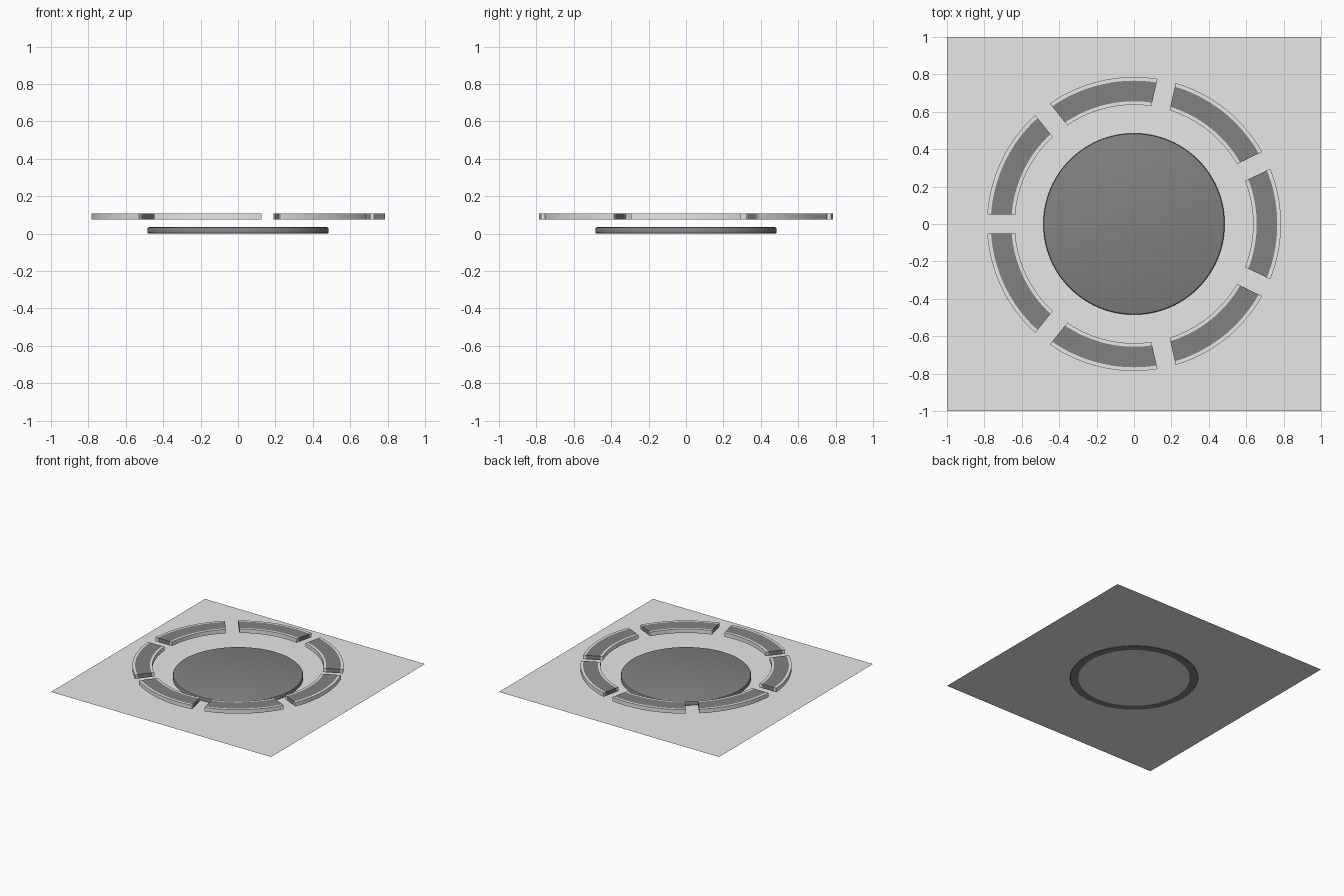
import bpy, bmesh, math

if "Cube" in bpy.data.objects:
    bpy.data.objects.remove(bpy.data.objects["Cube"])


def material(name, v):
    m = bpy.data.materials.new(name)
    m.diffuse_color = (v, v, v, 1)
    m.use_nodes = True
    m.node_tree.nodes["Principled BSDF"].inputs["Base Color"].default_value = m.diffuse_color
    return m


LIGHT = material("light_grey", 0.8)
DARK = material("dark_grey", 0.22)


def make_object(name, bm, mats):
    bmesh.ops.recalc_face_normals(bm, faces=bm.faces)
    me = bpy.data.meshes.new(name)
    bm.to_mesh(me)
    bm.free()
    for m in mats:
        me.materials.append(m)
    ob = bpy.data.objects.new(name, me)
    bpy.context.collection.objects.link(ob)
    bpy.ops.object.select_all(action='DESELECT')
    ob.select_set(True)
    bpy.context.view_layer.objects.active = ob
    bpy.ops.object.shade_smooth_by_angle(angle=math.radians(35))
    return ob


# Thin square base sheet
bm = bmesh.new()
bmesh.ops.create_grid(bm, x_segments=1, y_segments=1, size=1)
base = make_object("base_sheet", bm, [LIGHT])
base.location.z = 0.002

# Central disc: lathed profile with rounded top rim and an open underside ring
profile = [(0.42, 0.0), (0.480, 0.0), (0.485, 0.004), (0.485, 0.026),
           (0.482, 0.031), (0.474, 0.034)]
bm = bmesh.new()
N = 96
rings = []
for r, z in profile:
    rings.append([bm.verts.new((r * math.cos(2 * math.pi * i / N),
                                r * math.sin(2 * math.pi * i / N), z)) for i in range(N)])
for a, b in zip(rings, rings[1:]):
    for i in range(N):
        j = (i + 1) % N
        bm.faces.new((a[i], a[j], b[j], b[i]))
bm.faces.new(rings[-1])
make_object("centre_disc", bm, [DARK])

# Seven floating ring segments with light rims and a dark core
RADII = [0.637, 0.656, 0.766, 0.786]
Z0, Z1, HALF_GAP, STEPS, COUNT = 0.075, 0.108, 0.05, 20, 7
for k in range(COUNT):
    a0 = math.pi + k * 2 * math.pi / COUNT
    a1 = a0 + 2 * math.pi / COUNT
    bm = bmesh.new()
    grid = {}
    for c, r in enumerate(RADII):
        trim = math.asin(HALF_GAP / r)      # parallel-sided gaps
        for s in range(STEPS + 1):
            a = a0 + trim + (a1 - a0 - 2 * trim) * s / STEPS
            for t, z in enumerate((Z0, Z1)):
                grid[c, s, t] = bm.verts.new((r * math.cos(a), r * math.sin(a), z))

    def face(keys, mat):
        bm.faces.new([grid[q] for q in keys]).material_index = mat

    for c in range(3):
        mat = 1 if c == 1 else 0
        for s in range(STEPS):
            for t in (0, 1):                # top and bottom
                face([(c, s, t), (c + 1, s, t), (c + 1, s + 1, t), (c, s + 1, t)], mat)
        for s in (0, STEPS):                # end faces
            face([(c, s, 0), (c + 1, s, 0), (c + 1, s, 1), (c, s, 1)], mat)
    for c in (0, 3):                        # inner and outer walls
        for s in range(STEPS):
            face([(c, s, 0), (c, s + 1, 0), (c, s + 1, 1), (c, s, 1)], 0)
    make_object(f"ring_segment_{k + 1}", bm, [LIGHT, DARK])
